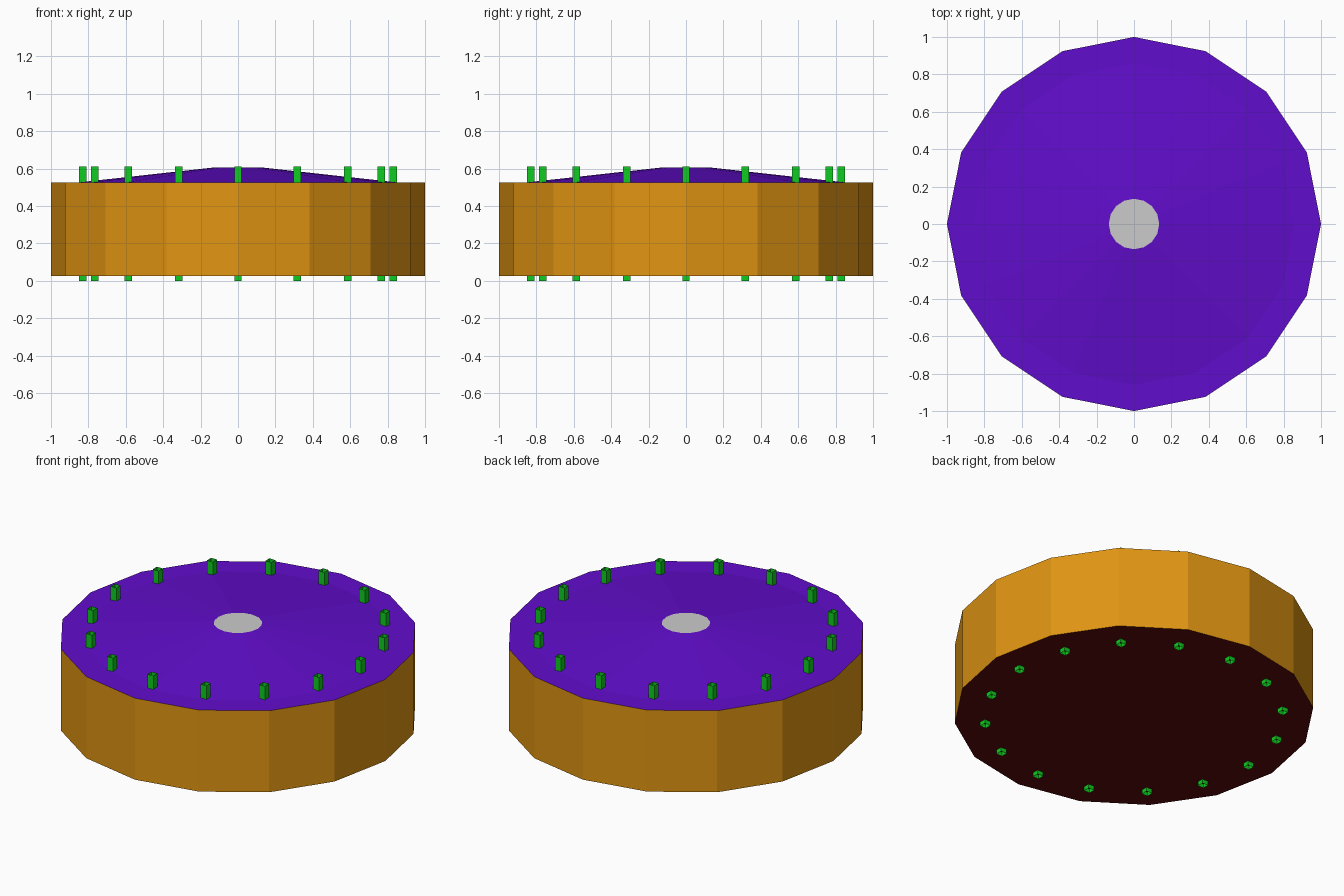
import bpy, bmesh
from math import cos, sin, pi

if "Cube" in bpy.data.objects:
    bpy.data.objects.remove(bpy.data.objects["Cube"])

SIDES = 16
Z0, Z1, Z2 = 0.025, 0.525, 0.605


def material(name, rgb):
    m = bpy.data.materials.new(name)
    m.diffuse_color = (*rgb, 1)
    m.use_nodes = True
    m.node_tree.nodes["Principled BSDF"].inputs["Base Color"].default_value = m.diffuse_color
    return m


def rings(name, profile, mat=None, cap=False):
    """Flat-faced 16-sided surface through (radius, z) rings, bottom/outside first."""
    bm = bmesh.new()
    loops = [[bm.verts.new((r * cos(2 * pi * i / SIDES), r * sin(2 * pi * i / SIDES), z))
              for i in range(SIDES)] for r, z in profile]
    for a, b in zip(loops, loops[1:]):
        for i in range(SIDES):
            j = (i + 1) % SIDES
            bm.faces.new((a[i], a[j], b[j], b[i]))
    if cap:
        bm.faces.new(loops[-1])
    return finish(name, bm, mat)


def finish(name, bm, mat):
    me = bpy.data.meshes.new(name)
    bm.to_mesh(me)
    bm.free()
    ob = bpy.data.objects.new(name, me)
    bpy.context.collection.objects.link(ob)
    if mat:
        me.materials.append(mat)
    return ob


gold = material("gold", (0.75, 0.30, 0.006))
purple = material("purple", (0.12, 0.004, 0.60))
red = material("dark_red", (0.11, 0.003, 0.003))
green = material("green", (0.005, 0.60, 0.015))

# Drum wall, domed top skin with flat rim, and grey centre spot
rings("drum_wall", [(1, Z0), (1, Z1)], gold)
rings("top_skin", [(1, Z1), (0.86, Z1), (0.135, Z2)], purple)
rings("centre_spot", [(0.135, Z2)], cap=True)

# Underside, facing down
bottom = rings("bottom_skin", [(1, Z0)], red, cap=True)
bottom.data.flip_normals()

# Ring of open square pegs running through the drum
bm = bmesh.new()
h = 0.02
for i in range(SIDES):
    x, y = 0.83 * cos(2 * pi * i / SIDES), 0.83 * sin(2 * pi * i / SIDES)
    lo, hi = [[bm.verts.new((x + dx * h, y + dy * h, z))
               for dx, dy in ((-1, -1), (1, -1), (1, 1), (-1, 1))] for z in (0, 0.61)]
    for k in range(4):
        n = (k + 1) % 4
        bm.faces.new((lo[k], lo[n], hi[n], hi[k]))
finish("pegs", bm, green)
